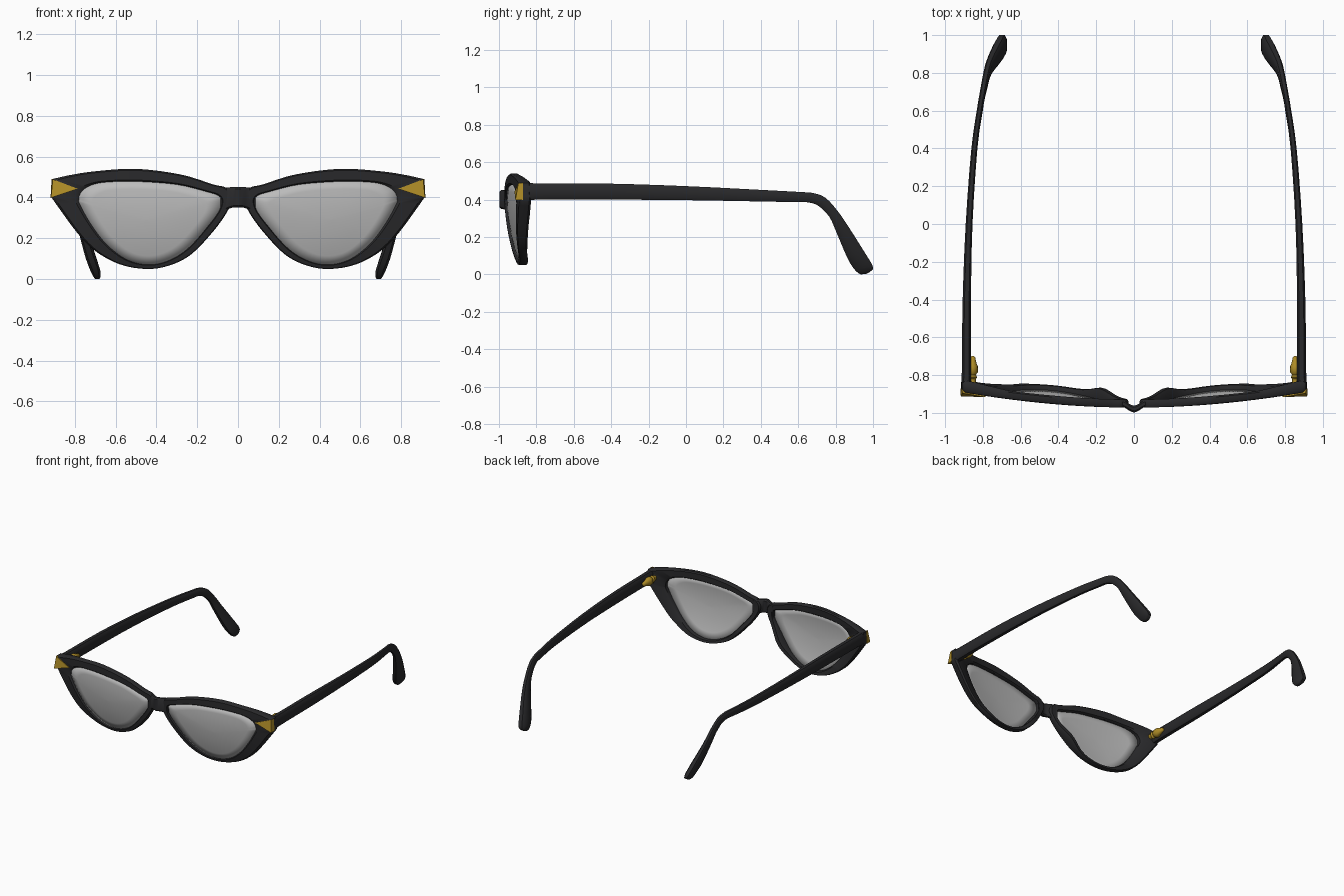
import bpy, bmesh, math
from mathutils import Vector

if "Cube" in bpy.data.objects:
    bpy.data.objects.remove(bpy.data.objects["Cube"])


def material(name, colour):
    m = bpy.data.materials.new(name)
    m.diffuse_color = colour
    m.use_nodes = True
    m.node_tree.nodes["Principled BSDF"].inputs["Base Color"].default_value = m.diffuse_color
    return m


BLACK = material("black_acetate", (0.022, 0.022, 0.024, 1))
GOLD = material("gold_metal", (0.42, 0.26, 0.02, 1))
LENS = material("lens_grey", (0.5, 0.5, 0.5, 0.75))


def spline(pts, steps, closed):
    """Smooth curve through tuples; repeated points stay sharp corners."""
    n, out = len(pts), []
    get = (lambda i: Vector(pts[i % n])) if closed else (lambda i: Vector(pts[max(0, min(n - 1, i))]))
    for i in range(n if closed else n - 1):
        p0, p1, p2, p3 = (get(i + k) for k in (-1, 0, 1, 2))
        for s in range(steps):
            t = s / steps
            if (p2 - p1).length < 1e-6:
                out.append(p1)
                continue
            m1, m2 = (p2 - p0) / 2, (p3 - p1) / 2
            out.append(p1 * (2*t**3 - 3*t**2 + 1) + m1 * (t**3 - 2*t**2 + t)
                       + p2 * (3*t**2 - 2*t**3) + m2 * (t**3 - t**2))
    if not closed:
        out.append(get(n - 1))
    return out


def loft(name, sections, mat, closed=False, caps=True, mirror=True, angle=40):
    """Skin a list of equal-sized point rings into one object."""
    bm = bmesh.new()
    rings = [[bm.verts.new(p) for p in s] for s in sections]
    n, k = len(rings), len(rings[0])
    for i in range(n if closed else n - 1):
        a, b = rings[i], rings[(i + 1) % n]
        for j in range(k):
            bm.faces.new((a[j], a[(j + 1) % k], b[(j + 1) % k], b[j]))
    if caps:
        bm.faces.new(rings[0])
        bm.faces.new(rings[-1])
    bmesh.ops.remove_doubles(bm, verts=bm.verts, dist=1e-4)
    bmesh.ops.recalc_face_normals(bm, faces=bm.faces)
    me = bpy.data.meshes.new(name)
    bm.to_mesh(me)
    bm.free()
    me.materials.append(mat)
    ob = bpy.data.objects.new(name, me)
    bpy.context.collection.objects.link(ob)
    bpy.ops.object.select_all(action='DESELECT')
    ob.select_set(True)
    bpy.context.view_layer.objects.active = ob
    if angle:
        bpy.ops.object.shade_smooth_by_angle(angle=math.radians(angle))
    if mirror:
        ob.modifiers.new("mirror", 'MIRROR')
    return ob


def front_y(x, z):
    """Wrapped, tilted face of the frame."""
    tilt = 0.36 * (0.45 - z) ** 2 * max(0, 1 - max(0, x - 0.6) * 2)
    return -0.972 + 0.1 * x * x + tilt


def depth(x, z):
    """Rim thickness, swelling at the nose rest and the end pieces."""
    nose = 0.035 * math.exp(-((x - 0.17) / 0.09) ** 2 - ((z - 0.2) / 0.1) ** 2)
    return 0.043 + nose + 0.02 * max(0, min(1, (x - 0.65) / 0.2))


# Rim outline: inner x, z then outer x, z
RIM = [(.08, .385, .03, .40), (.10, .41, .06, .448), (.155, .428, .12, .463),
       (.30, .463, .28, .512), (.5, .478, .5, .54), (.64, .475, .70, .528),
       (.71, .463, .82, .51), (.755, .44, .91, .49), (.775, .415, .91, .49),
       (.78, .39, .915, .40), (.775, .365, .915, .40), (.72, .267, .79, .228),
       (.645, .17, .70, .137), (.55, .097, .58, .072), (.45, .07, .45, .049),
       (.35, .086, .34, .065), (.25, .145, .23, .12), (.155, .25, .12, .235),
       (.095, .33, .05, .335)]
inner = spline([p[:2] for p in RIM], 4, True)
outer = spline([p[2:] for p in RIM], 4, True)
SECTION = [(0, .2), (.12, 0), (.88, 0), (1, .2), (1, .8), (.88, 1), (.12, 1), (0, .8)]
rings = []
for a, b in zip(inner, outer):
    ring = []
    for u, v in SECTION:
        x, z = a.lerp(b, u)
        ring.append((x, front_y(x, z) + v * depth(x, z), z))
    rings.append(ring)
loft("rim", rings, BLACK, closed=True, caps=False)

# Lenses: concentric rings following the face curve
centre = Vector((0.45, 0.29))
rings = []
for s in (1.01, .8, .55, .3, .02):
    loop = [centre.lerp(p, s) for p in inner]
    rings.append([(x, front_y(x, z) + .016 - .010 * (1 - s * s), z) for x, z in loop])
lens = loft("lens", rings, LENS, caps=False, angle=60)
bm = bmesh.new()
bm.from_mesh(lens.data)
bmesh.ops.holes_fill(bm, edges=[e for e in bm.edges if e.is_boundary
                                and (e.verts[0].co.xz - centre).length < .03])
bmesh.ops.recalc_face_normals(bm, faces=bm.faces)
bm.to_mesh(lens.data)
bm.free()
sol = lens.modifiers.new("thickness", 'SOLIDIFY')
sol.thickness, sol.offset = 0.006, 0

# Bridge: arched strap; stations are x, front y, bottom z, top z
BRIDGE = [(-.085, -.962, .325, .445), (-.05, -.972, .342, .449), (-.025, -.988, .35, .45),
          (0, -.998, .35, .45), (.025, -.988, .35, .45), (.05, -.972, .342, .449),
          (.085, -.962, .325, .445)]
rings = []
for x, y, lo, hi in spline(BRIDGE, 2, False):
    t, c = .036, .009
    rings.append([(x, y, lo + c), (x, y, hi - c), (x, y + c, hi), (x, y + t - c, hi),
                  (x, y + t, hi - c), (x, y + t, lo + c), (x, y + t - c, lo), (x, y + c, lo)])
loft("bridge", rings, BLACK, mirror=False)

# Temples: top edge y, z; bottom edge y, z; centre x; half width
TEMPLE = [(-.875, .49, -.875, .385, .887, .026), (-.80, .487, -.80, .40, .888, .024),
          (-.4, .485, -.4, .40, .885, .022), (0, .472, 0, .397, .873, .018),
          (.4, .452, .4, .39, .845, .016), (.62, .44, .60, .386, .815, .015),
          (.68, .435, .66, .384, .805, .015), (.745, .41, .71, .365, .793, .016),
          (.81, .34, .765, .31, .78, .017), (.875, .245, .80, .235, .762, .02),
          (.96, .11, .855, .105, .722, .026), (1.0, .04, .887, .045, .70, .024),
          (.985, .015, .915, .012, .692, .018), (.965, .003, .935, 0, .69, .01)]
rings = []
for yt, zt, yb, zb, x, w in spline(TEMPLE, 3, False):
    top, bot = Vector((0, yt, zt)), Vector((0, yb, zb))
    rings.append([bot.lerp(top, v) + Vector((x + u * w, 0, 0)) for u, v in
                  ((-1, .18), (-1, .82), (-.55, 1), (.55, 1), (1, .82), (1, .18), (.55, 0), (-.55, 0))])
loft("temple", rings, BLACK)

# Gold corner accents: flat wedge triangles wrapping the end pieces
loft("corner_accent", [[(.785, -.917, .442), (.908, -.896, .489), (.917, -.912, .398)],
                       [(.785, -.895, .442), (.914, -.872, .489), (.919, -.872, .398)]],
     GOLD, angle=0)

# Gold hinges: turned knuckle lying along each temple
PROFILE = [(-.85, .016), (-.82, .016), (-.81, .024), (-.80, .015), (-.785, .026),
           (-.755, .027), (-.74, .02), (-.705, .012), (-.70, .006)]
rings = []
for y, r in PROFILE:
    rings.append([(.853 + r * math.cos(a * math.tau / 12), y, .44 + 1.2 * r * math.sin(a * math.tau / 12))
                  for a in range(12)])
loft("hinge", rings, GOLD)
